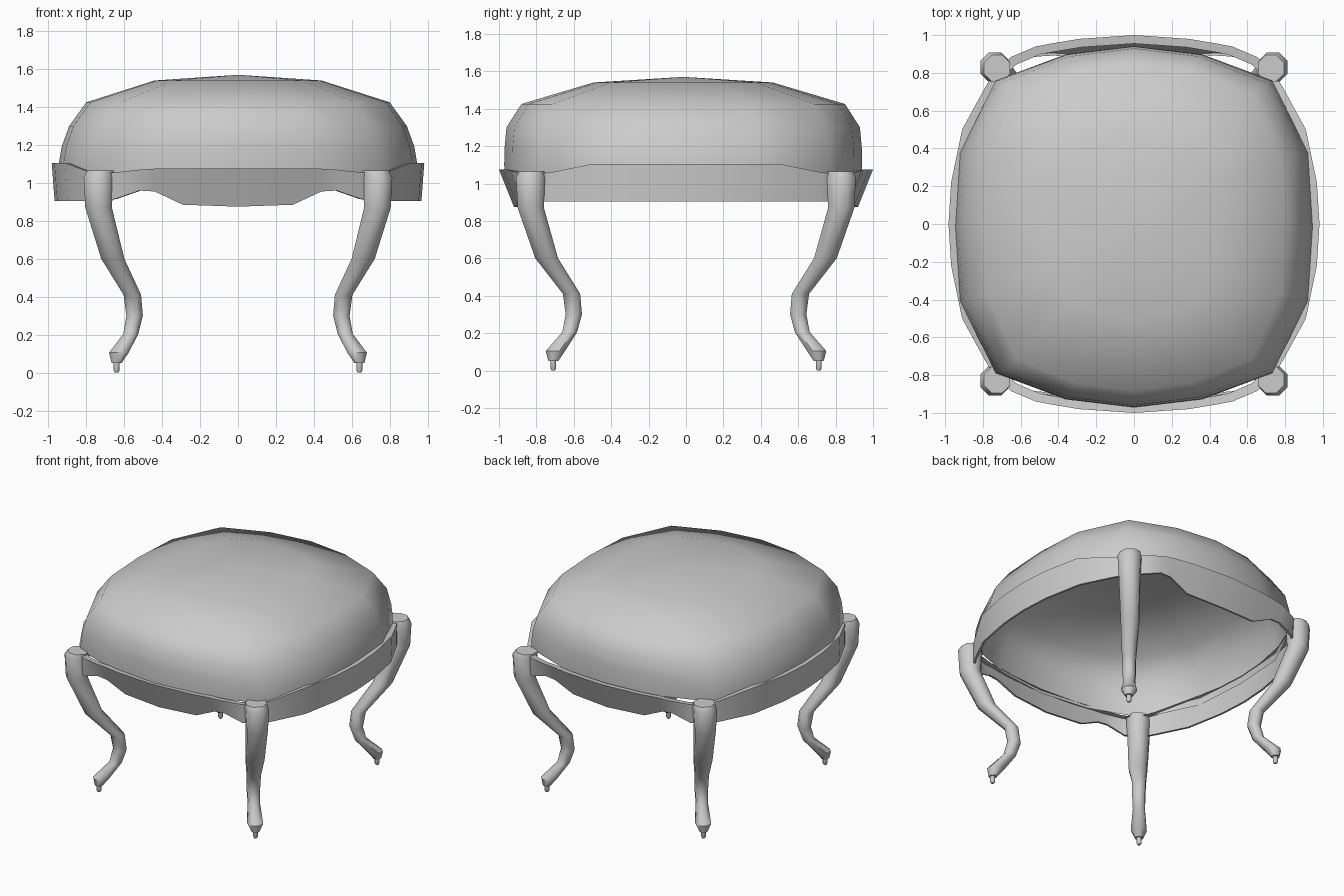
import bpy, bmesh, math
from mathutils import Vector

if "Cube" in bpy.data.objects:
    bpy.data.objects.remove(bpy.data.objects["Cube"])


def loft(name, rings, cap_start=False, cap_end=False, angle=40, thick=0.0):
    """Skin closed rings of equal length into one smooth-shaded object."""
    bm = bmesh.new()
    vs = [[bm.verts.new(p) for p in ring] for ring in rings]
    n = len(rings[0])
    for a, b in zip(vs, vs[1:]):
        for i in range(n):
            j = (i + 1) % n
            bm.faces.new((a[i], a[j], b[j], b[i]))
    if cap_start:
        bm.faces.new(vs[0][::-1])
    if cap_end:
        bm.faces.new(vs[-1])
    bmesh.ops.remove_doubles(bm, verts=bm.verts, dist=0.0005)
    bmesh.ops.recalc_face_normals(bm, faces=bm.faces)
    me = bpy.data.meshes.new(name)
    bm.to_mesh(me)
    bm.free()
    ob = bpy.data.objects.new(name, me)
    bpy.context.collection.objects.link(ob)
    bpy.ops.object.select_all(action='DESELECT')
    ob.select_set(True)
    bpy.context.view_layer.objects.active = ob
    bpy.ops.object.shade_smooth_by_angle(angle=math.radians(angle))
    if thick:
        m = ob.modifiers.new("thickness", 'SOLIDIFY')
        m.thickness = thick
        m.offset = -1
    return ob


def four_way(quarter):
    """Mirror a quarter outline (from +y axis to +x axis) into a full loop."""
    flip = lambda pts, sx, sy: [(p[0] * sx, p[1] * sy) + tuple(p[2:]) for p in pts]
    return (quarter + flip(quarter[-2::-1], 1, -1)
            + flip(quarter[1:], -1, -1) + flip(quarter[-2:0:-1], -1, 1))


# Cushion: faceted squarish outline, domed on top, open underneath
outline = four_way([(0, 1), (.38, .955), (.775, .81), (.974, .41), (1, 0)])
levels = [(.945, .955, 1.05), (.945, .957, 1.10), (.93, .955, 1.19), (.89, .945, 1.30),
          (.80, .865, 1.425), (.44, .48, 1.54), (0, 0, 1.57)]
loft("cushion", [[(x * sx, y * sy - .015, z) for x, y in outline]
                 for sx, sy, z in levels], angle=50)

# Apron: x, y, top z, bottom z, bottom inset in x, bottom inset in y
apron = four_way([
    (0, 1.0, 1.075, .875, 0, .08), (.29, .98, 1.075, .885, 0, .08),
    (.44, .955, 1.075, .955, 0, .05), (.52, .94, 1.07, .96, 0, .04),
    (.65, .885, 1.055, .915, 0, .01), (.735, .81, 1.05, .905, 0, 0),
    (.79, .72, 1.06, .905, 0, 0), (.91, .50, 1.105, .905, .01, 0),
    (.968, .22, 1.105, .905, .015, 0), (.982, 0, 1.105, .905, .015, 0)])
sign = lambda v: (v > 0) - (v < 0)
top = [(x, y, zt) for x, y, zt, zb, ix, iy in apron]
bottom = [(x - sign(x) * ix, y - sign(y) * iy, zb) for x, y, zt, zb, ix, iy in apron]
lip = [(x * .955, y * .955, z - .005) for x, y, z in top]
inner = [(x * .985, y * .985, z) for x, y, z in bottom]
loft("apron", [lip, top, bottom, inner])

# Cabriole legs: centre x, y, z and radius down the S curve
path = [(.725, .825, 1.065, .075), (.735, .83, 1.03, .085), (.735, .83, .87, .076),
        (.66, .745, .60, .066), (.557, .612, .41, .050), (.545, .60, .30, .047),
        (.565, .622, .205, .043), (.628, .698, .105, .056), (.64, .71, .05, .028)]
pin = [(.64, .71, .055, .017), (.64, .71, .012, .017), (.64, .71, 0, .010)]


def tube(pts, sx, sy, sides):
    return [[(sx * (x + r * math.cos(a)), sy * (y + r * math.sin(a)), z)
             for a in (math.tau * (k + .5) / sides for k in range(sides))]
            for x, y, z, r in pts]


for fb, sy in (("front", -1), ("back", 1)):
    for lr, sx in (("left", -1), ("right", 1)):
        loft(f"{fb}_{lr}_leg", tube(path, sx, sy, 8), True, True, 50)
        loft(f"{fb}_{lr}_foot_pin", tube(pin, sx, sy, 8), True, True, 50)
